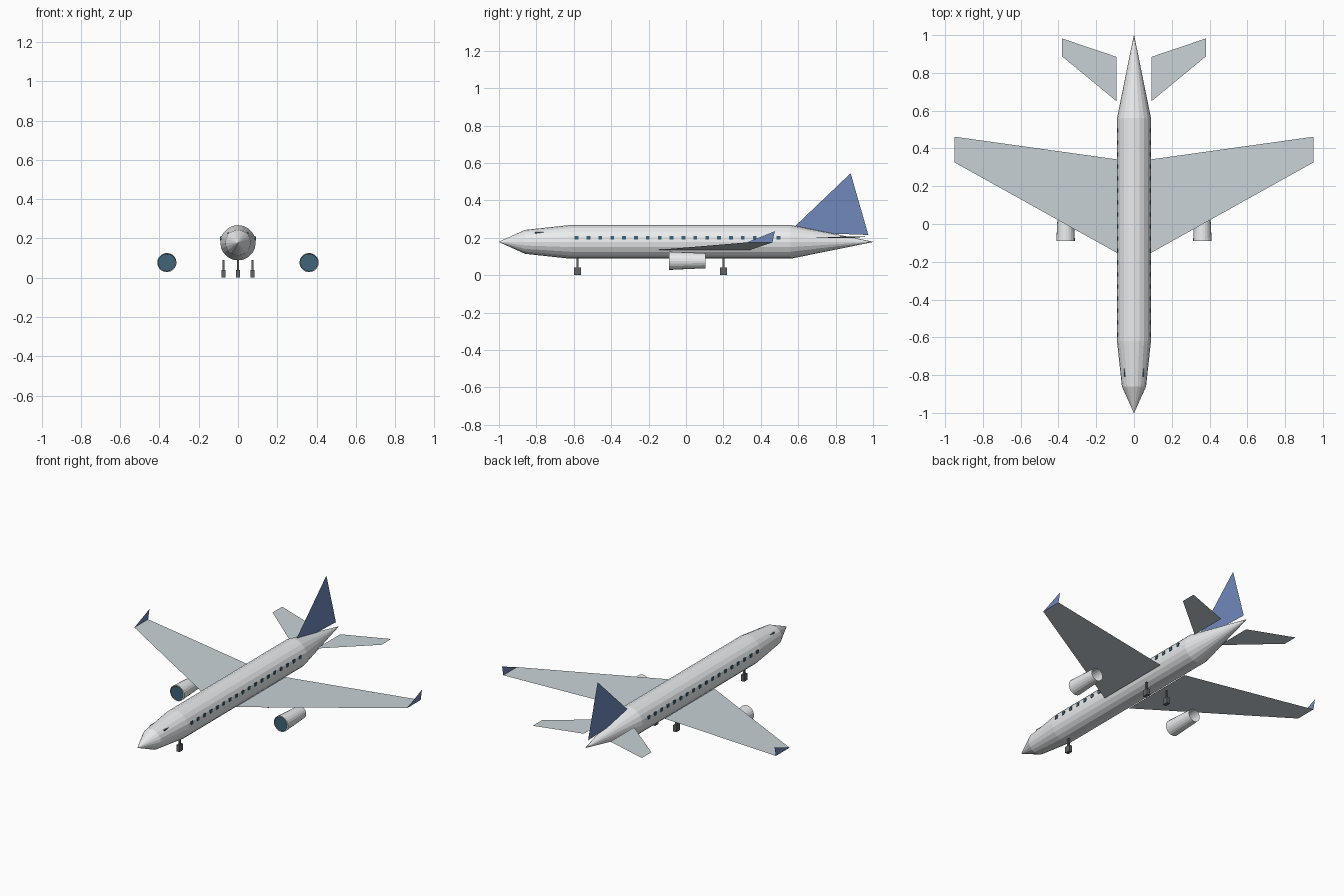
import bpy, math
from mathutils import Vector

if "Cube" in bpy.data.objects:
    bpy.data.objects.remove(bpy.data.objects["Cube"])


def material(name, rgb):
    m = bpy.data.materials.new(name)
    m.diffuse_color = (*rgb, 1)
    m.use_nodes = True
    m.node_tree.nodes["Principled BSDF"].inputs["Base Color"].default_value = m.diffuse_color
    return m


WHITE = material("white_paint", (0.82, 0.84, 0.85))
WING = material("wing_grey", (0.58, 0.65, 0.68))
BLUE = material("tail_blue", (0.16, 0.25, 0.50))
GLASS = material("dark_glass", (0.05, 0.13, 0.19))
DARK = material("dark_gear", (0.12, 0.13, 0.14))


def mesh(name, verts, faces, mat):
    me = bpy.data.meshes.new(name)
    me.from_pydata(verts, [], faces)
    me.update()
    me.materials.append(mat)
    ob = bpy.data.objects.new(name, me)
    bpy.context.collection.objects.link(ob)
    return ob


def loft(name, stations, x, mat, n=20):
    """Round body along y from (y, centre z, radius) stations."""
    verts, faces = [], []
    for y, z, r in stations:
        for i in range(n):
            a = 2 * math.pi * i / n
            verts.append((x + r * math.cos(a), y, z + r * math.sin(a)))
    for s in range(len(stations) - 1):
        for i in range(n):
            j = (i + 1) % n
            faces.append((s * n + i, s * n + n + i, s * n + n + j, s * n + j))
    return mesh(name, verts, faces, mat)


def panel(name, pts, mat, up=(0, 0, 1)):
    """Thin single-face surface whose normal points along up."""
    ob = mesh(name, pts, [tuple(range(len(pts)))], mat)
    if ob.data.polygons[0].normal.dot(Vector(up)) < 0:
        ob.data.flip_normals()
    return ob


def box(name, loc, size, mat):
    x, y, z = (s / 2 for s in size)
    c = [(i * x, j * y, k * z) for i in (-1, 1) for j in (-1, 1) for k in (-1, 1)]
    f = [(0, 1, 3, 2), (4, 6, 7, 5), (0, 4, 5, 1), (2, 3, 7, 6), (0, 2, 6, 4), (1, 5, 7, 3)]
    ob = mesh(name, c, f, mat)
    ob.location = loc
    return ob


# Fuselage with pointed nose and long tail cone
loft("fuselage", [(-1, 0.178, 0.001), (-0.86, 0.178, 0.064), (-0.62, 0.178, 0.09),
                  (0.56, 0.178, 0.09), (1, 0.178, 0.001)], 0, WHITE)

# Upright tail fin
panel("tail_fin", [(0, 0.55, 0.23), (0, 0.975, 0.215), (0, 0.88, 0.545)], BLUE, (1, 0, 0))

# Nose gear and main gear
for name, x, y in (("nose", 0, -0.58), ("left_main", -0.074, 0.2), ("right_main", 0.074, 0.2)):
    box(name + "_gear_strut", (x, y, 0.064), (0.012, 0.012, 0.052), DARK)
    box(name + "_gear_wheel", (x, y, 0.02), (0.022, 0.036, 0.04), DARK)

for side, s in (("left", -1), ("right", 1)):
    # Swept wing, winglet and tailplane
    panel(side + "_wing", [(s * 0.09, -0.153, 0.135), (s * 0.95, 0.326, 0.175),
                           (s * 0.95, 0.462, 0.175), (s * 0.09, 0.342, 0.135)], WING)
    panel(side + "_winglet", [(s * 0.95, 0.326, 0.175), (s * 0.95, 0.462, 0.175),
                              (s * 0.95, 0.475, 0.235)], BLUE, (s, 0, 0))
    panel(side + "_tailplane", [(s * 0.093, 0.65, 0.198), (s * 0.38, 0.887, 0.208),
                                (s * 0.38, 0.982, 0.208), (s * 0.093, 0.885, 0.198)], WING)

    # Open engine tube with a dark intake disc
    ex = s * 0.362
    loft(side + "_engine", [(-0.09, 0.077, 0.049), (0.105, 0.077, 0.04)], ex, WHITE)
    ring = [(ex + 0.045 * math.cos(i * math.pi / 10), -0.089,
             0.077 + 0.045 * math.sin(i * math.pi / 10)) for i in range(20)]
    panel(side + "_engine_intake", ring, GLASS, (0, -1, 0))

    # Cabin windows and cockpit pane
    for i in range(18):
        box(f"{side}_window_{i + 1}", (s * 0.088, -0.585 + i * 0.0635, 0.2),
            (0.006, 0.02, 0.02), GLASS)
    box(side + "_cockpit_window", (s * 0.047, -0.785, 0.224), (0.012, 0.045, 0.012), GLASS)
